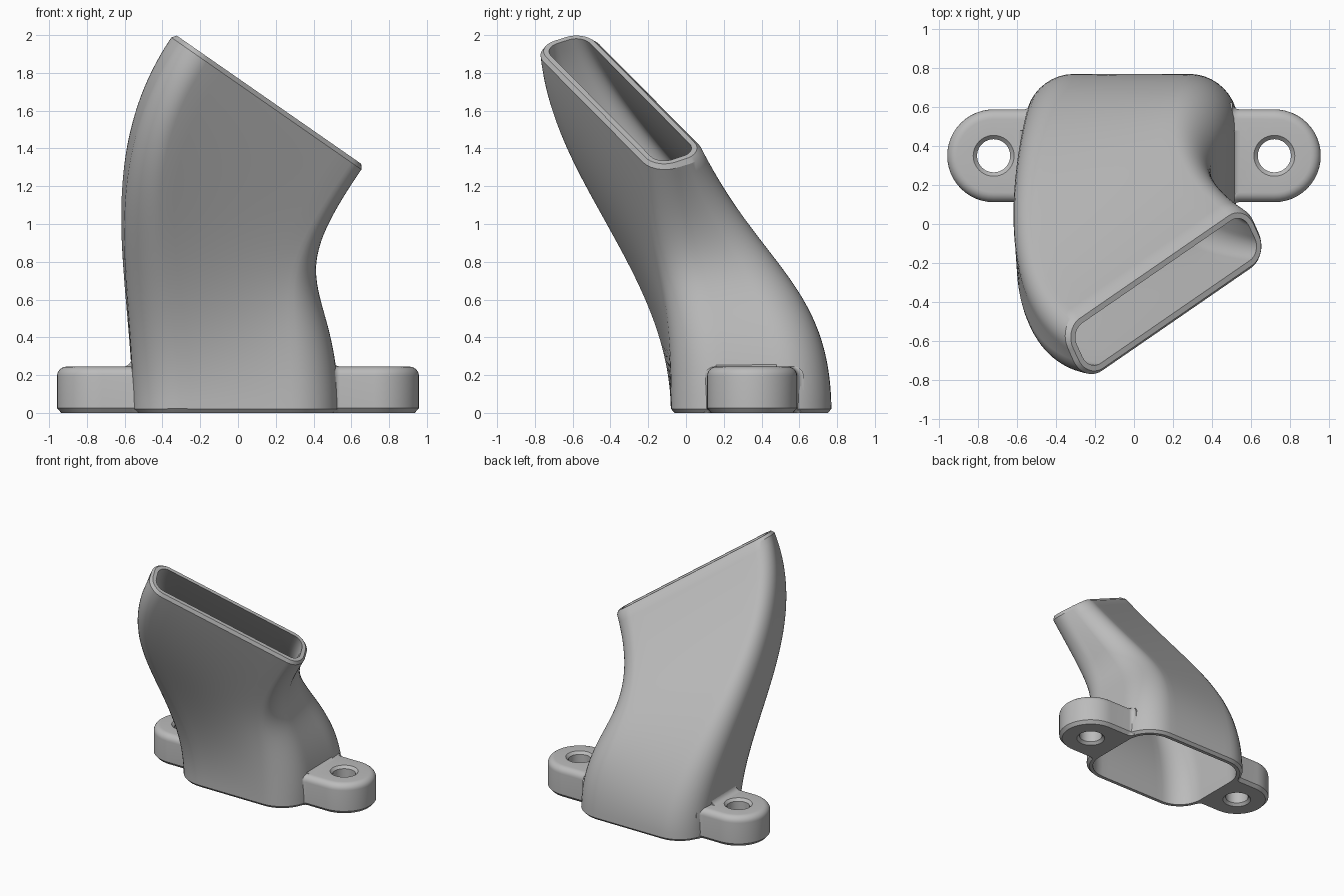
import bpy, bmesh
from math import sin, cos, pi, radians
from mathutils import Vector

cube = bpy.data.objects.get("Cube")
if cube:
    bpy.data.objects.remove(cube)

grey = bpy.data.materials.new("plain grey")
grey.use_nodes = True
COLOUR = (0.5, 0.5, 0.5, 1)
grey.diffuse_color = COLOUR
grey.node_tree.nodes["Principled BSDF"].inputs["Base Color"].default_value = COLOUR


def finish(name, bm):
    """Turn a bmesh into a smooth-shaded grey object with sharp edges kept."""
    bmesh.ops.recalc_face_normals(bm, faces=bm.faces)
    mesh = bpy.data.meshes.new(name)
    bm.to_mesh(mesh)
    bm.free()
    mesh.materials.append(grey)
    obj = bpy.data.objects.new(name, mesh)
    bpy.context.collection.objects.link(obj)
    bpy.ops.object.select_all(action='DESELECT')
    obj.select_set(True)
    bpy.context.view_layer.objects.active = obj
    bpy.ops.object.shade_smooth_by_angle(angle=radians(30))


def add_ring(bm, points):
    return [bm.verts.new(p) for p in points]


def skin(bm, rings):
    """Join successive closed rings with quads."""
    for a, b in zip(rings, rings[1:]):
        for i in range(len(a)):
            j = (i + 1) % len(a)
            bm.faces.new((a[i], a[j], b[j], b[i]))


def ring_edges(bm, ring):
    return [bm.edges.get((ring[i - 1], ring[i])) for i in range(len(ring))]


def rounded_rect(a, b, r, inset=0, arc=10, side=10):
    """Rounded rectangle with evenly matched point counts on every side."""
    corners = []
    for k, (sx, sy) in enumerate(((1, 1), (-1, 1), (-1, -1), (1, -1))):
        c = Vector((sx * (a - r), sy * (b - r)))
        angles = [(k + i / arc) * pi / 2 for i in range(arc + 1)]
        corners.append([c + (r - inset) * Vector((cos(t), sin(t))) for t in angles])
    pts = []
    for k, corner in enumerate(corners):
        pts += corner
        nxt = corners[(k + 1) % 4][0]
        pts += [corner[-1].lerp(nxt, i / side) for i in range(1, side)]
    return pts


# Duct: hollow loft from the base rectangle to the tilted, turned slot
BASE_DEPTH = 0.425
base_centre = Vector((-0.012, 0.345, 0))
slot_centre = Vector((0.164, -0.348, 1.658))
slope = Vector((0.82, 0, -0.57)).normalized()
depth = Vector((0, 1, 0))
normal = slope.cross(depth)
turn = radians(29.5)
slot_u = slope * cos(turn) + depth * sin(turn)
slot_v = depth * cos(turn) - slope * sin(turn)
WALL = 0.047


def base_section(inset):
    return [base_centre + Vector((p.x, p.y, 0))
            for p in rounded_rect(0.545, BASE_DEPTH, 0.25, inset)]


def slot_section(inset):
    return [slot_centre + slot_u * p.x + slot_v * p.y
            for p in rounded_rect(0.665, 0.165, 0.13, inset)]


def loft(t, inset):
    """Section at t; rises straight from the base, the back fuller than the front."""
    h = t * t * (3 - 2 * t)
    points = []
    for p, q in zip(base_section(inset), slot_section(inset)):
        back = 0.5 + 0.5 * (p.y - base_centre.y) / BASE_DEPTH
        start = Vector((0, 0, 2.2 - 0.15 * back))
        end = normal * 2.45 - depth * (0.15 + 0.85 * back)
        points.append(p.lerp(q, h) + start * (t * (1 - t) ** 2)
                      + end * (t ** 3 - t ** 2))
    return points


bm = bmesh.new()
STEPS = 44
rings = [add_ring(bm, base_section(0.02))]
for i in range(STEPS + 1):
    rings.append(add_ring(bm, loft(0.01 + 0.98 * i / STEPS, 0)))
rings.append(add_ring(bm, slot_section(0.018)))
for i in range(STEPS + 1):
    rings.append(add_ring(bm, loft(1 - i / STEPS, WALL)))
skin(bm, rings + rings[:1])
finish("duct", bm)


# Mounting ears: rounded tabs with a chamfered screw hole
EAR_Y, EAR_X, EAR_R, EAR_H = 0.35, 0.72, 0.238, 0.245


def ear_outline(side, z, inset, inner, wall):
    r, f = EAR_R - inset, 0.035
    half = [(EAR_X + r * cos(a), r * sin(a))
            for a in (pi / 2 * i / 12 for i in range(13))]
    half += [(wall + f - f * sin(a), r + f - f * cos(a))
             for a in (pi / 2 * i / 6 for i in range(7))]
    half.append((inner, r + f))
    full = half + [(x, -y) for x, y in reversed(half[1:])]
    return [Vector((side * x, EAR_Y + y, z)) for x, y in full]


def circle(side, z, r, n=40):
    return [Vector((side * EAR_X + r * cos(2 * pi * i / n),
                    EAR_Y + r * sin(2 * pi * i / n), z)) for i in range(n)]


def make_ear(name, side, inner, wall):
    bm = bmesh.new()
    levels = [(0, 0.022), (0.025, 0)]
    f = 0.05
    levels += [(EAR_H - f + f * sin(a), f - f * cos(a))
               for a in (pi / 2 * i / 6 for i in range(7))]
    outer = [add_ring(bm, ear_outline(side, z, s, inner, wall))
             for z, s in levels]
    hole = [add_ring(bm, circle(side, z, r)) for z, r in
            ((0, 0.105), (0.02, 0.085), (EAR_H - 0.02, 0.085), (EAR_H, 0.105))]
    skin(bm, outer)
    skin(bm, hole)
    for k in (0, -1):
        edges = ring_edges(bm, outer[k]) + ring_edges(bm, hole[k])
        bmesh.ops.triangle_fill(bm, edges=edges, use_beauty=True)
    finish(name, bm)


# Fillets: concave strips blending each ear top into the duct wall
def make_fillet(name, side, inner, wall):
    bm = bmesh.new()
    f = 0.045
    profile = [(inner, EAR_H - 0.01), (wall + f, EAR_H - 0.01)]
    profile += [(wall + f - f * sin(a), EAR_H + f - f * cos(a))
                for a in (pi / 2 * i / 8 for i in range(9))]
    profile.append((inner, EAR_H + f))
    ends = [add_ring(bm, [Vector((side * x, EAR_Y + y, z)) for x, z in profile])
            for y in (-0.19, 0.13)]
    skin(bm, ends)
    for ring in ends:
        bm.faces.new(ring)
    finish(name, bm)


make_ear("left_ear", 1, 0.49, 0.505)
make_ear("right_ear", -1, 0.518, 0.53)
make_fillet("left_ear_fillet", 1, 0.475, 0.498)
make_fillet("right_ear_fillet", -1, 0.54, 0.564)
